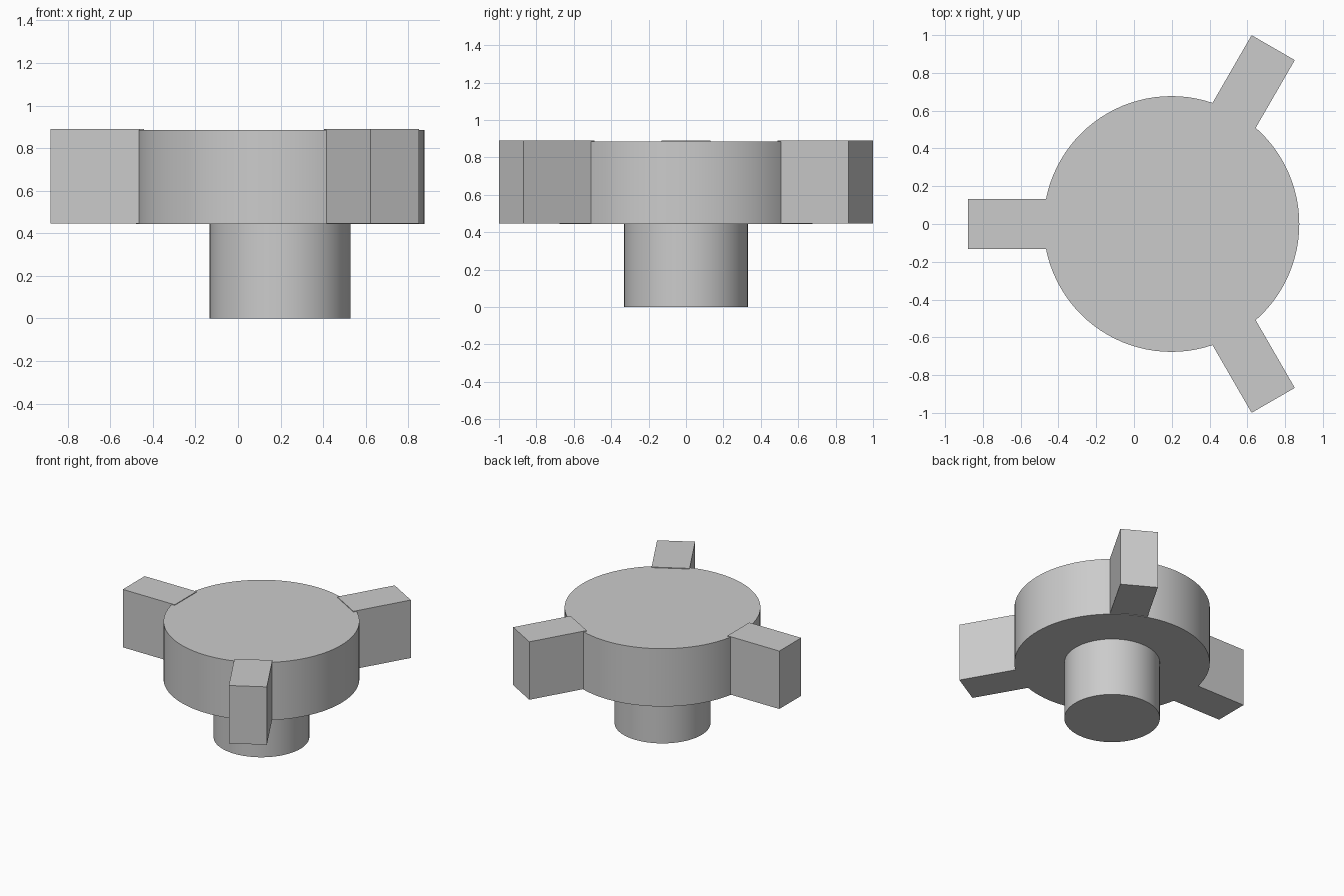
import bpy
import math
from mathutils import Matrix, Vector

cube = bpy.data.objects.get("Cube")
if cube:
    bpy.data.objects.remove(cube, do_unlink=True)

AXIS_X = 0.198  # the hub axis sits off centre because of the three arms

grey = bpy.data.materials.new("light_grey")
grey.use_nodes = True
grey.diffuse_color = (0.6, 0.6, 0.6, 1)
grey.node_tree.nodes["Principled BSDF"].inputs["Base Color"].default_value = (0.6, 0.6, 0.6, 1)


def cylinder(name, radius, bottom, top):
    bpy.ops.mesh.primitive_cylinder_add(
        vertices=96, radius=radius, depth=top - bottom,
        location=(AXIS_X, 0, (bottom + top) / 2))
    obj = bpy.context.object
    obj.name = name
    obj.data.materials.append(grey)
    bpy.ops.object.shade_smooth_by_angle(angle=math.radians(30))


def arm(name, angle, inner=0.64, outer=1.078, width=0.264, bottom=0.447, top=0.889):
    bpy.ops.mesh.primitive_cube_add(size=1)
    obj = bpy.context.object
    obj.name = name
    obj.data.transform(Matrix.Diagonal((outer - inner, width, top - bottom, 1)))
    obj.data.transform(Matrix.Translation(((inner + outer) / 2, 0, (bottom + top) / 2)))
    obj.rotation_euler.z = math.radians(angle)
    obj.location = Vector((AXIS_X, 0, 0))
    obj.data.materials.append(grey)


# Stem and wide head
cylinder("stem", 0.331, 0, 0.443)
cylinder("head_disc", 0.677, 0.443, 0.884)

# Three grip arms spaced evenly round the head
for name, angle in (("back_arm", 60), ("right_arm", 180), ("front_arm", 300)):
    arm(name, angle)
